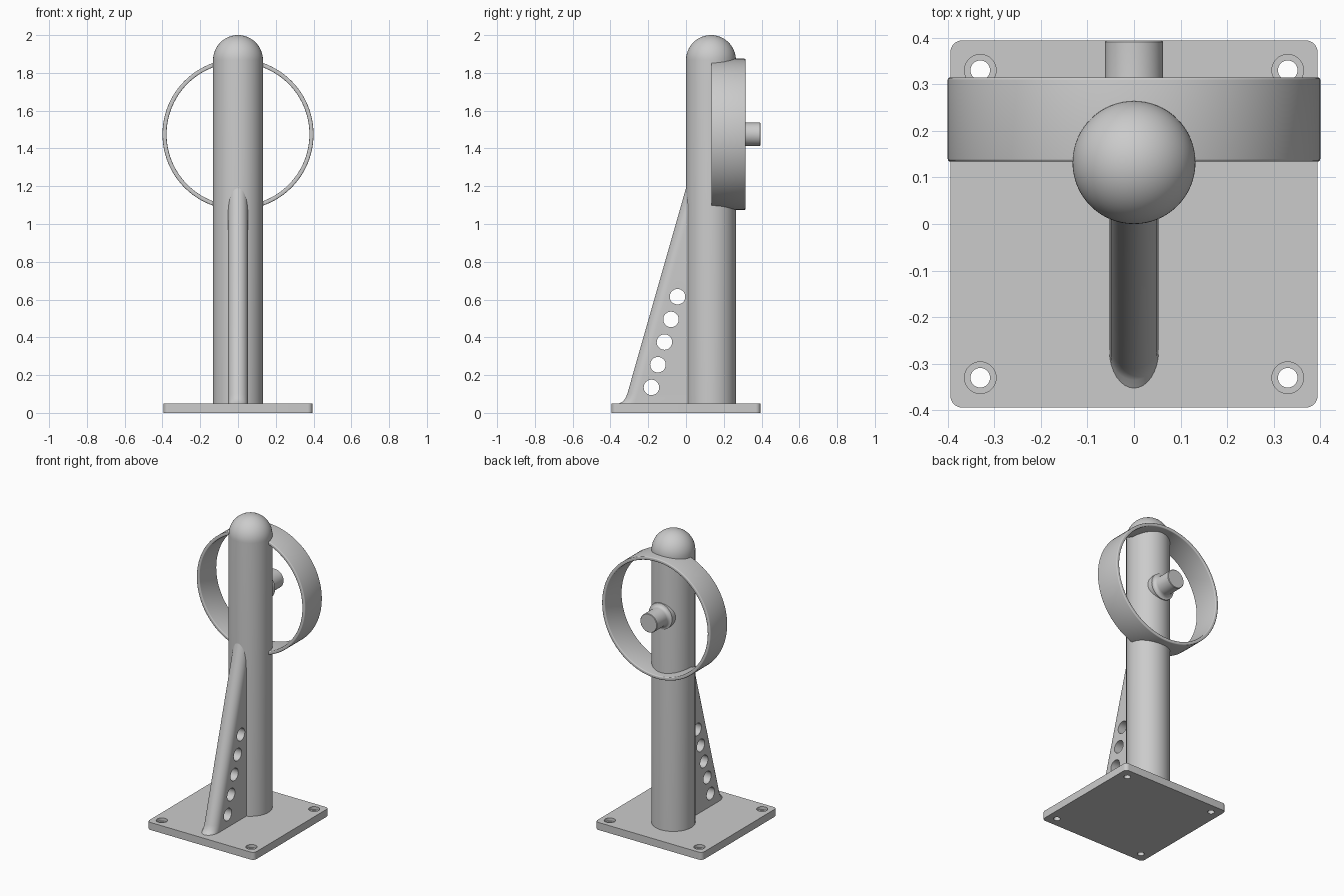
import bpy, bmesh, math
from mathutils import Matrix

if "Cube" in bpy.data.objects:
    bpy.data.objects.remove(bpy.data.objects["Cube"])

steel = bpy.data.materials.new("plain grey")
steel.diffuse_color = (0.6, 0.6, 0.6, 1)
steel.use_nodes = True
steel.node_tree.nodes["Principled BSDF"].inputs["Base Color"].default_value = steel.diffuse_color
TO_Y = Matrix.Rotation(-math.pi / 2, 4, 'X')     # local z becomes +y
TO_X = Matrix.Rotation(math.pi / 2, 4, 'Y')      # local z becomes +x


def make(name, bm, matrix=None):
    bmesh.ops.remove_doubles(bm, verts=bm.verts, dist=1e-5)
    if matrix:
        bm.transform(matrix)
    bmesh.ops.recalc_face_normals(bm, faces=bm.faces)
    me = bpy.data.meshes.new(name)
    bm.to_mesh(me)
    bm.free()
    me.materials.append(steel)
    ob = bpy.data.objects.new(name, me)
    bpy.context.collection.objects.link(ob)
    return ob


def lathe(name, profile, matrix, closed=False, n=64):
    """Revolve (radius, height) points around local z."""
    bm = bmesh.new()
    vs = [bm.verts.new((r, 0, z)) for r, z in profile]
    pairs = list(zip(vs, vs[1:])) + ([(vs[-1], vs[0])] if closed else [])
    edges = [bm.edges.new(p) for p in pairs]
    bmesh.ops.spin(bm, geom=vs + edges, cent=(0, 0, 0), axis=(0, 0, 1),
                   angle=2 * math.pi, steps=n, use_duplicate=False)
    return make(name, bm, matrix)


def loft(name, rings):
    """Skin a stack of equal point rings and cap both ends."""
    bm = bmesh.new()
    rows = [[bm.verts.new(p) for p in ring] for ring in rings]
    n = len(rows[0])
    for a, b in zip(rows, rows[1:]):
        for i in range(n):
            j = (i + 1) % n
            bm.faces.new((a[i], a[j], b[j], b[i]))
    bm.faces.new(rows[0])
    bm.faces.new(rows[-1])
    return make(name, bm)


def cut(ob, cutters):
    for c in cutters:
        m = ob.modifiers.new("hole", 'BOOLEAN')
        m.operation, m.solver, m.object = 'DIFFERENCE', 'EXACT', c
        bpy.context.view_layer.objects.active = ob
        bpy.ops.object.modifier_apply(modifier=m.name)
        bpy.data.objects.remove(c)


def smooth(ob):
    bpy.ops.object.select_all(action='DESELECT')
    ob.select_set(True)
    bpy.context.view_layer.objects.active = ob
    bpy.ops.object.shade_smooth_by_angle(angle=math.radians(35))


# Base plate: rounded square with four counterbored bolt holes
H, R, T = 0.394, 0.025, 0.05
outline = []
for k, (sx, sy) in enumerate([(1, 1), (-1, 1), (-1, -1), (1, -1)]):
    for i in range(9):
        a = math.pi / 2 * (k + i / 8)
        outline.append((sx * (H - R) + R * math.cos(a), sy * (H - R) + R * math.sin(a)))
base = loft("base_plate", [[(x, y, z) for x, y in outline] for z in (0, T)])
bore = [(0, -0.02), (0.021, -0.02), (0.021, 0.03), (0.034, 0.03), (0.034, 0.07), (0, 0.07)]
cut(base, [lathe("bolt_cutter", bore, Matrix.Translation((x, y, 0)), n=32)
           for x in (-0.33, 0.33) for y in (-0.33, 0.33)])

# Round post with a domed top
PR = 0.132
dome = [(PR * math.cos(math.pi / 2 * i / 16), 2 - PR + PR * math.sin(math.pi / 2 * i / 16))
        for i in range(16)] + [(0, 2)]
post = lathe("post", [(0, T - 0.005), (PR, T - 0.005)] + dome, Matrix.Translation((0, PR, 0)))

# Ring around the hub, with softened edges
RO, RI, Y0, Y1, B = 0.40, 0.378, 0.134, 0.315, 0.006
section = []
for r, y, a0 in [(RO - B, Y1 - B, 0), (RI + B, Y1 - B, 90), (RI + B, Y0 + B, 180), (RO - B, Y0 + B, 270)]:
    for i in range(5):
        a = math.radians(a0 + 22.5 * i)
        section.append((r + B * math.cos(a), y + B * math.sin(a)))
ring = lathe("ring", section, Matrix.Translation((0, 0, 1.475)) @ TO_Y, closed=True, n=96)

# Hub stub with a filleted root on the back of the post
root = [(0.062 + 0.024 * (1 - math.sin(a)), 0.293 - 0.024 * math.cos(a))
        for a in [math.pi / 2 * i / 6 for i in range(7)]]
hub = lathe("hub", [(0, 0.22), (0.086, 0.22)] + root + [(0.062, 0.391), (0.059, 0.394), (0, 0.394)],
            Matrix.Translation((0, 0, 1.475)) @ TO_Y, n=48)

# Gusset rib: rounded nose that slopes up to the post and flares at its foot
W = 0.053


def rib_section(z, tip, depth):
    nose = []
    for i in range(17):
        a = math.pi * (i / 16 - 0.5)
        nose.append((W * math.sin(a), tip + depth * (1 - math.cos(a)), z))
    return nose + [(W, 0.1, z), (-W, 0.1, z)]


rib = loft("gusset_rib", [rib_section(*s) for s in [
    (0.045, -0.358, 0.085), (0.052, -0.350, 0.080), (0.06, -0.335, 0.066),
    (0.075, -0.322, 0.058), (0.10, -0.311, 0.055), (1.19, 0.0, 0.055)]])
cut(rib, [lathe("rib_cutter", [(0, -0.2), (0.041, -0.2), (0.041, 0.2), (0, 0.2)],
                Matrix.Translation((0, -0.183 + 0.0345 * i, 0.135 + 0.12 * i)) @ TO_X, n=32)
          for i in range(5)])

for part in (base, post, ring, hub, rib):
    smooth(part)
